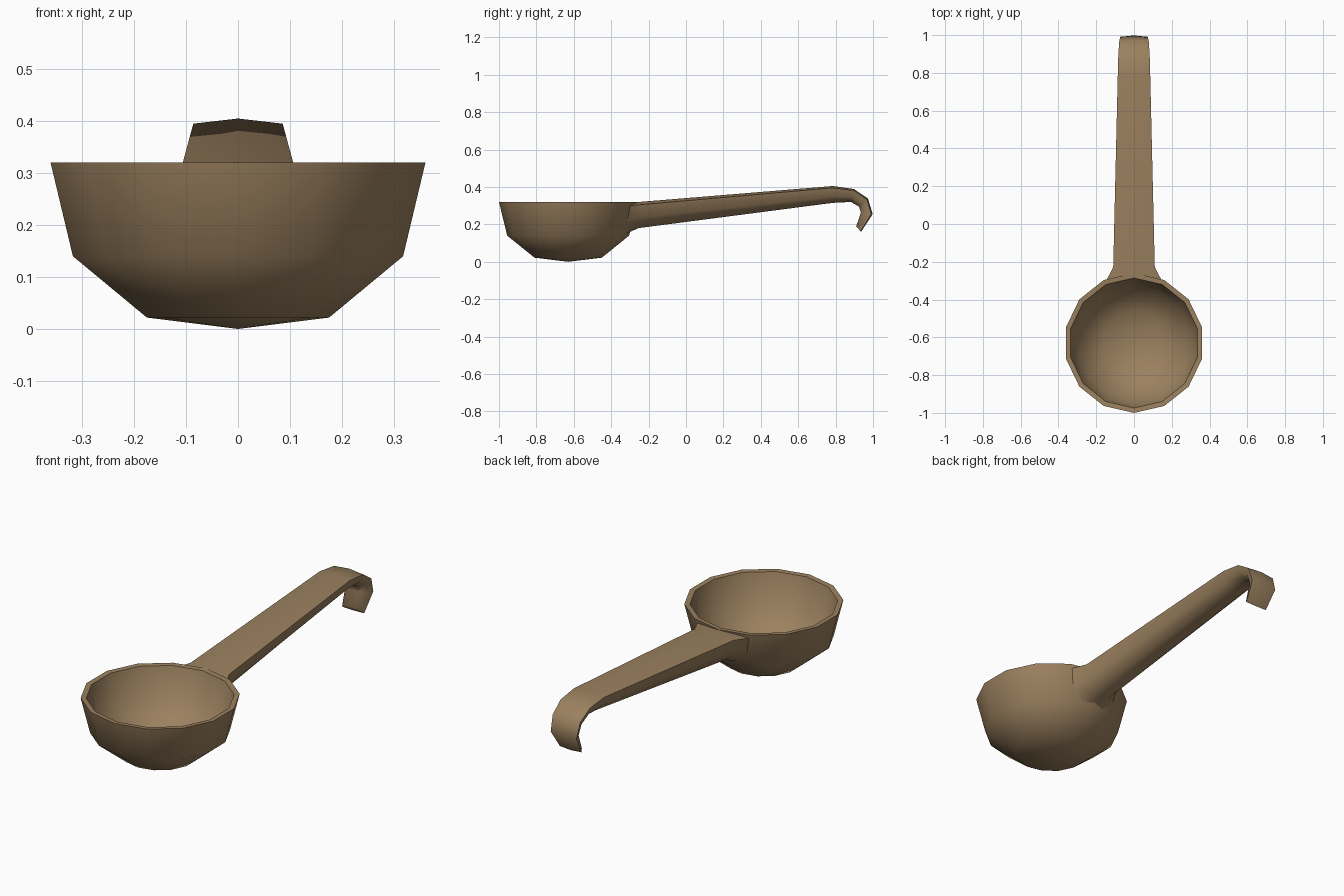
import bpy, bmesh, math

if "Cube" in bpy.data.objects:
    bpy.data.objects.remove(bpy.data.objects["Cube"])

wood = bpy.data.materials.new("warm brown wood")
wood.diffuse_color = (0.33, 0.22, 0.115, 1)
wood.use_nodes = True
wood.node_tree.nodes["Principled BSDF"].inputs["Base Color"].default_value = wood.diffuse_color


def finish(name, bm, angle):
    bmesh.ops.recalc_face_normals(bm, faces=bm.faces)
    mesh = bpy.data.meshes.new(name)
    bm.to_mesh(mesh)
    bm.free()
    mesh.materials.append(wood)
    obj = bpy.data.objects.new(name, mesh)
    bpy.context.collection.objects.link(obj)
    bpy.ops.object.select_all(action='DESELECT')
    obj.select_set(True)
    bpy.context.view_layer.objects.active = obj
    bpy.ops.object.shade_smooth_by_angle(angle=math.radians(angle))
    return obj


def bridge(bm, rings):
    for a, b in zip(rings, rings[1:]):
        n = len(a)
        for i in range(n):
            j = (i + 1) % n
            bm.faces.new((a[i], a[j], b[j], b[i]))


def fan(bm, ring, point):
    c = bm.verts.new(point)
    for i in range(len(ring)):
        bm.faces.new((ring[i], ring[(i + 1) % len(ring)], c))


# Bowl: 14-sided turned shell, outside up over the rim and down the inside
CY, SIDES = -0.63, 14
profile = [(0.18, 0.022), (0.326, 0.14), (0.37, 0.32), (0.344, 0.318),
           (0.302, 0.15), (0.165, 0.048)]
bm = bmesh.new()
rings = []
for r, z in profile:
    ring = []
    for i in range(SIDES):
        t = -math.pi / 2 + 2 * math.pi * i / SIDES
        ring.append(bm.verts.new((r * math.cos(t), CY + r * math.sin(t), z)))
    rings.append(ring)
bridge(bm, rings)
fan(bm, rings[0], (0, CY, 0.0))
fan(bm, rings[-1], (0, CY, 0.032))
finish("bowl", bm, 50)

# Handle: domed section swept along pairs of top and bottom points
section = [(0, 0), (1, 0.11), (0.86, 0.62), (0.42, 1),
           (-0.42, 1), (-0.86, 0.62), (-1, 0.11)]
stations = [  # half width, (top y, z), (bottom y, z)
    (0.11, (-0.225, 0.322), (-0.255, 0.18)),
    (0.086, (0.785, 0.405), (0.785, 0.315)),
    (0.083, (0.898, 0.389), (0.882, 0.32)),
    (0.078, (0.973, 0.338), (0.925, 0.295)),
    (0.073, (0.998, 0.255), (0.935, 0.262)),
    (0.062, (0.936, 0.16), (0.91, 0.19)),
]
bm = bmesh.new()
# flared root hidden in the bowl wall
root = []
for u, v in section:
    x, z = 0.155 * u, 0.318 - 0.17 * v
    r = 0.356 - (0.32 - z) * 0.25
    root.append(bm.verts.new((x, CY + math.sqrt(r * r - x * x), z)))
rings = [root]
for w, top, bot in stations:
    rings.append([bm.verts.new((w * u,
                                top[0] + (bot[0] - top[0]) * v,
                                top[1] + (bot[1] - top[1]) * v))
                  for u, v in section])
bridge(bm, rings)
bm.faces.new(rings[-1])
finish("hooked_handle", bm, 75)
